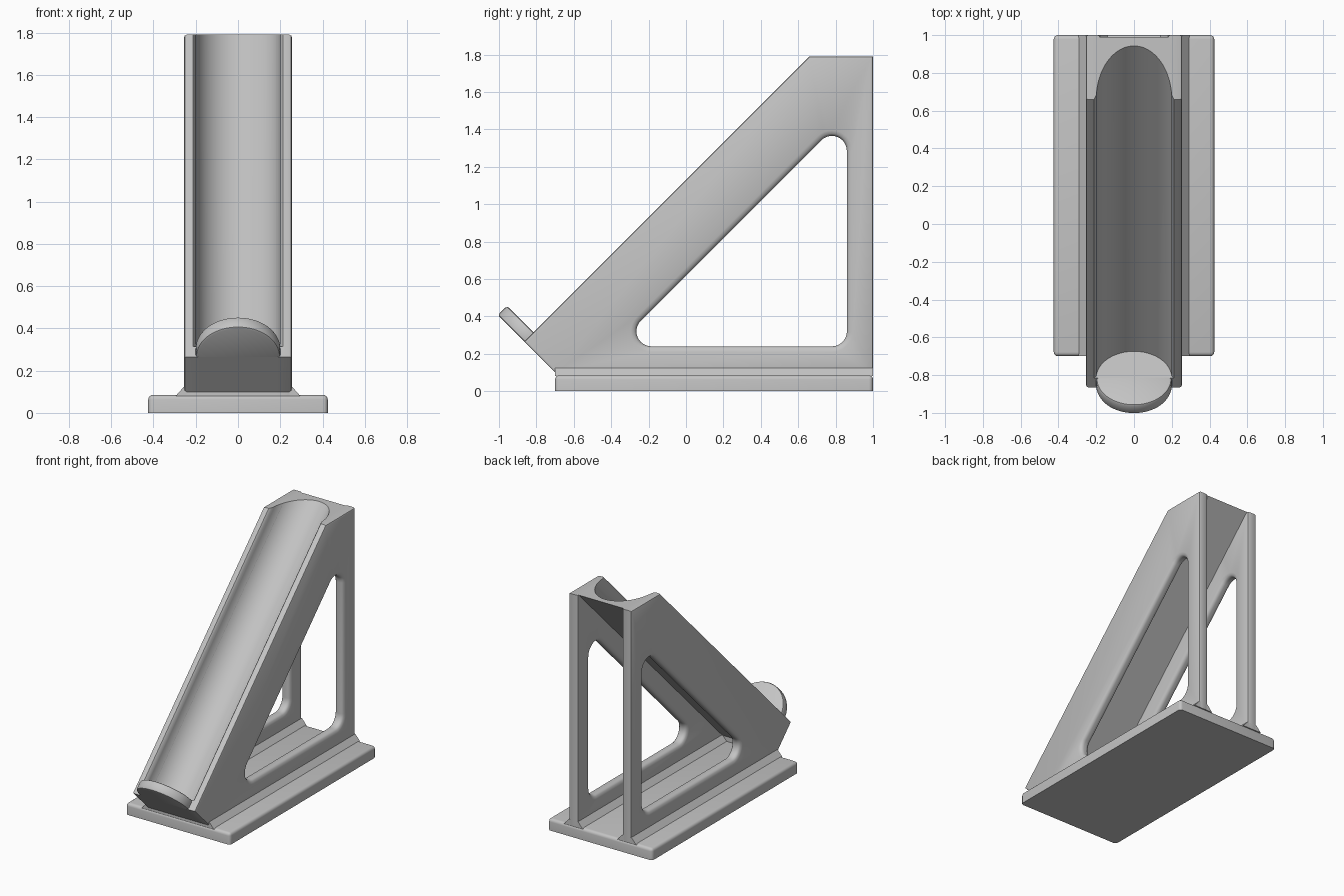
import bpy, bmesh
from math import radians, cos, sin, sqrt
from mathutils import Matrix, Vector

if "Cube" in bpy.data.objects:
    bpy.data.objects.remove(bpy.data.objects["Cube"])

grey = bpy.data.materials.new("light grey plastic")
grey.use_nodes = True
grey.diffuse_color = (0.55, 0.55, 0.55, 1)
grey.node_tree.nodes["Principled BSDF"].inputs["Base Color"].default_value = (0.55, 0.55, 0.55, 1)


def finish(name, bm):
    bmesh.ops.recalc_face_normals(bm, faces=bm.faces)
    mesh = bpy.data.meshes.new(name)
    bm.to_mesh(mesh)
    bm.free()
    mesh.materials.append(grey)
    obj = bpy.data.objects.new(name, mesh)
    bpy.context.collection.objects.link(obj)
    return obj


def loft(rings):
    """Skin a list of closed rings and cap both ends."""
    bm = bmesh.new()
    rows = [[bm.verts.new(p) for p in ring] for ring in rings]
    n = len(rows[0])
    for a, b in zip(rows, rows[1:]):
        for i in range(n):
            j = (i + 1) % n
            bm.faces.new((a[i], a[j], b[j], b[i]))
    bm.faces.new(rows[0])
    bm.faces.new(rows[-1])
    bmesh.ops.recalc_face_normals(bm, faces=bm.faces)
    return bm


def side_prism(profile, x0, x1):
    return loft([[(x, y, z) for y, z in profile] for x in (x0, x1)])


def bevel(bm, rule, width, segments):
    edges = [e for e in bm.edges if rule(e.verts[0].co, e.verts[1].co)]
    bmesh.ops.bevel(bm, geom=edges, offset=width, segments=segments,
                    profile=0.5, affect='EDGES')


def cut(obj, cutter):
    mod = obj.modifiers.new("cut", 'BOOLEAN')
    mod.operation = 'DIFFERENCE'
    mod.solver = 'EXACT'
    mod.object = cutter
    bpy.context.view_layer.objects.active = obj
    bpy.ops.object.modifier_apply(modifier=mod.name)


def smooth(obj):
    bpy.ops.object.select_all(action='DESELECT')
    obj.select_set(True)
    bpy.context.view_layer.objects.active = obj
    bpy.ops.object.shade_smooth_by_angle(angle=radians(30))


# Frame of the sloping channel: local z runs up the slope, local -y points out of it
LOW_END = Vector((0, -0.865, 0.265))
SLOPE = Matrix.Translation(LOW_END) @ Matrix.Rotation(radians(-45), 4, 'X')
INNER, OUTER, STOP = 0.18, 0.255, 0.07

# Channel cutter: half round trough with slightly flared lips
section = [(0.2 * cos(radians(a)), 0.2 * sin(radians(a))) for a in range(5, 176, 5)]
section += [(-0.212, 0), (-0.212, -0.1), (0.212, -0.1), (0.212, 0)]
channel = finish("channel_cutter", loft(
    [[SLOPE @ Vector((x, y, z)) for x, y in section] for z in (STOP, 3)]))


# Window outline: triangle with rounded corners
def window(radius):
    corners = (((0.78, 0.32), -90), ((0.78, 1.285), 0), ((-0.185, 0.32), 135))
    sweeps = (90, 135, 135)
    return [(c[0] + radius * cos(radians(a + s * i / 12)),
             c[1] + radius * sin(radians(a + s * i / 12)))
            for (c, a), s in zip(corners, sweeps) for i in range(13)]


def window_cutter(side):
    """Cutter that widens at both faces, giving the window rounded rims."""
    rim, rings = 0.03, []
    steps = [rim * i / 5 for i in range(6)]
    levels = [(INNER + d, d) for d in steps] + [(OUTER - d, d) for d in reversed(steps)]
    levels = [(INNER - 0.02, 0)] + levels + [(OUTER + 0.02, 0)]
    for x, d in levels:
        r = 0.08 + rim - sqrt(max(0, rim ** 2 - (rim - d) ** 2))
        rings.append([(side * x, y, z) for y, z in window(r)])
    return finish("window_cutter", loft(rings))


parts = []
plate_profile = [(-0.70, 0.08), (1, 0.08), (1, 1.79), (0.66, 1.79), (-0.865, 0.265), (-0.70, 0.10)]

for side, label in ((1, "left"), (-1, "right")):
    # Side plate with softened outer edges
    bm = side_prism(plate_profile, side * INNER, side * OUTER)
    bevel(bm, lambda a, b: min(abs(a.x), abs(b.x)) > OUTER - 0.01
          or (abs(a.x - b.x) < 0.01 and min(a.y, b.y) > 0.99), 0.012, 2)
    plate = finish(label + "_side_plate", bm)
    cutter = window_cutter(side)
    cut(plate, cutter)
    cut(plate, channel)
    bpy.data.objects.remove(cutter)
    parts.append(plate)

    # Chamfered foot where the plate meets the base
    foot = [(0.14, 0.08), (0.295, 0.08), (OUTER, 0.125), (INNER, 0.125)]
    parts.append(finish(label + "_foot", loft(
        [[(side * x, y, z) for x, z in foot] for y in (-0.70, 1)])))

# Trough slab between the plates
slab = [(-0.865, 0.265), (-0.70, 0.10), (-0.70, 0.08), (-0.68, 0.08),
        (-0.68, 0.12), (0.99, 1.79), (0.66, 1.79)]
trough = finish("trough", side_prism(slab, -INNER, INNER))
cut(trough, channel)
parts.append(trough)
bpy.data.objects.remove(channel)

# Half round stop at the low end of the channel
bm = bmesh.new()
bmesh.ops.create_cone(bm, cap_ends=True, segments=64, radius1=0.2, radius2=0.2,
                      depth=STOP, matrix=Matrix.Translation((0, 0, STOP / 2)))
bevel(bm, lambda a, b: abs(a.z - b.z) < 0.001, 0.013, 2)
bmesh.ops.bisect_plane(bm, geom=bm.verts[:] + bm.edges[:] + bm.faces[:],
                       plane_co=(0, 0.005, 0), plane_no=(0, 1, 0), clear_outer=True)
bm.transform(SLOPE)
parts.append(finish("end_stop", bm))

# Base plate with rounded top and corners
bm = bmesh.new()
bmesh.ops.create_cube(bm, size=1, matrix=Matrix.Translation((0, 0.15, 0.0425))
                      @ Matrix.Diagonal((0.85, 1.70, 0.085, 1)))
bevel(bm, lambda a, b: max(a.z, b.z) > 0.01, 0.022, 4)
parts.append(finish("base_plate", bm))

for part in parts:
    smooth(part)
